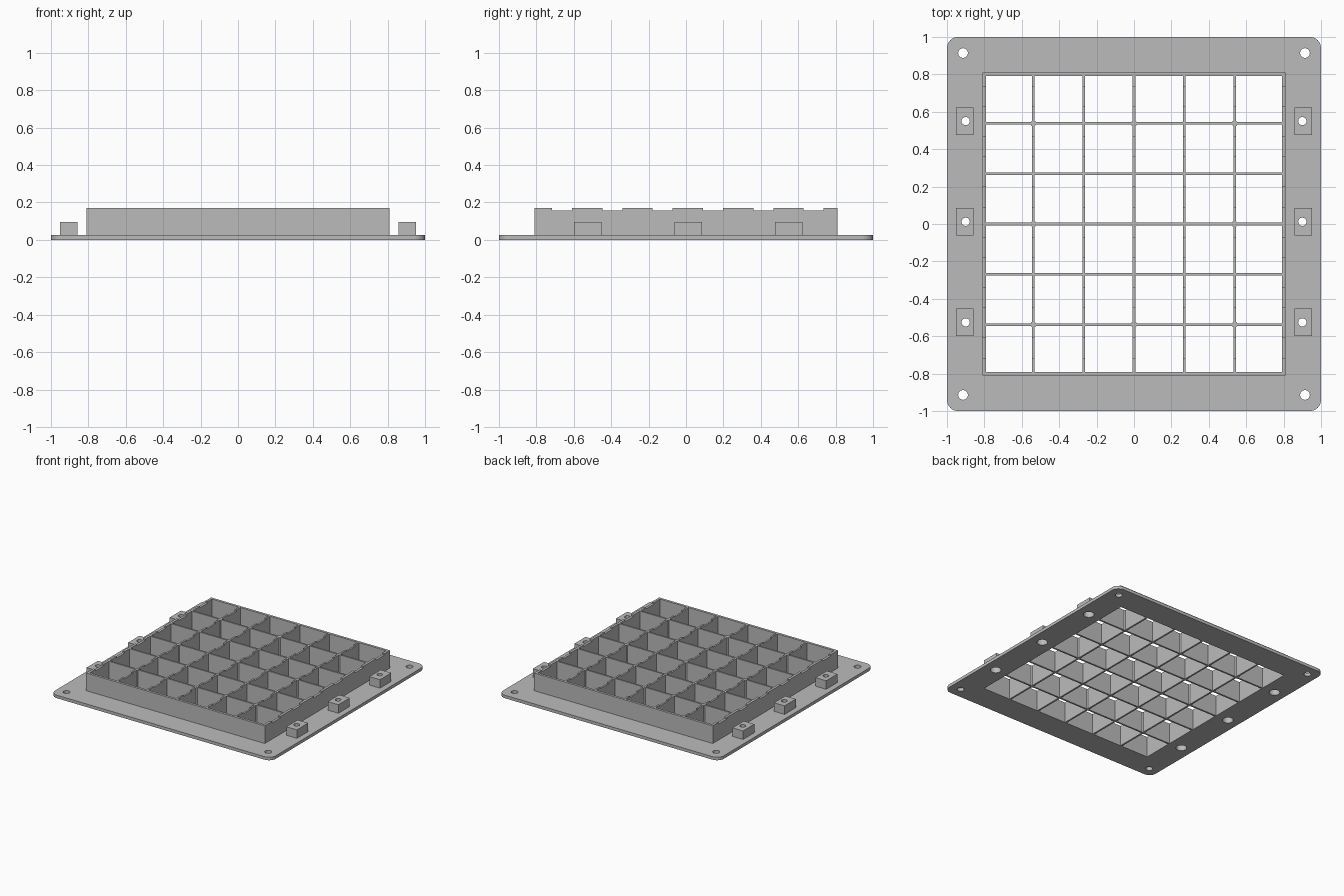
import bpy, bmesh, math
from mathutils import Vector

default = bpy.data.objects.get("Cube")
if default:
    bpy.data.objects.remove(default)

HALF, PLATE_TOP, WALL_TOP = 1.0, 0.025, 0.17
NOTCH_Z, NOTCH_W, PITCH = 0.158, 0.107, 0.269
OUTER, INNER, RIB, SHIFT = 0.81, 0.79, 0.014, 0.01

grey = bpy.data.materials.new("light_grey")
grey.use_nodes = True
colour = (0.5, 0.5, 0.5, 1)
grey.diffuse_color = colour
bsdf = next(n for n in grey.node_tree.nodes if n.type == "BSDF_PRINCIPLED")
bsdf.inputs["Base Color"].default_value = colour


def finish(name, bm):
    bmesh.ops.recalc_face_normals(bm, faces=bm.faces)
    mesh = bpy.data.meshes.new(name)
    bm.to_mesh(mesh)
    bm.free()
    mesh.materials.append(grey)
    obj = bpy.data.objects.new(name, mesh)
    bpy.context.collection.objects.link(obj)
    return obj


def prism(bm, points, depth):
    """Extrude a closed outline along a vector."""
    face = bm.faces.new([bm.verts.new(p) for p in points])
    new = bmesh.ops.extrude_face_region(bm, geom=[face])["geom"]
    verts = [v for v in new if isinstance(v, bmesh.types.BMVert)]
    bmesh.ops.translate(bm, verts=verts, vec=Vector(depth))


def box(bm, x0, x1, y0, y1, z0, z1):
    prism(bm, [(x0, y0, z0), (x1, y0, z0), (x1, y1, z0), (x0, y1, z0)], (0, 0, z1 - z0))


def cylinder(bm, x, y, r, z0, z1, sides=32):
    ring = [(x + r * math.cos(a), y + r * math.sin(a), z0)
            for a in (math.tau * i / sides for i in range(sides))]
    prism(bm, ring, (0, 0, z1 - z0))


def cut(obj, cutters):
    for c in cutters:
        mod = obj.modifiers.new("cut", "BOOLEAN")
        mod.operation, mod.solver, mod.object = "DIFFERENCE", "EXACT", c
    graph = bpy.context.evaluated_depsgraph_get()
    mesh = bpy.data.meshes.new_from_object(obj.evaluated_get(graph))
    obj.modifiers.clear()
    obj.data = mesh


# Base plate with rounded corners
R = 0.06
outline = []
for k, (sx, sy) in enumerate([(1, 1), (-1, 1), (-1, -1), (1, -1)]):
    for i in range(9):
        a = math.pi / 2 * (k + i / 8)
        outline.append((sx * (HALF - R) + R * math.cos(a),
                        sy * (HALF - R) + R * math.sin(a), 0))
bm = bmesh.new()
prism(bm, outline, (0, 0, PLATE_TOP))
plate = finish("base_plate", bm)

# Mounting blocks along both sides
mounts = [(s, 0.012 + 2 * PITCH * j) for s in (-1, 1) for j in (-1, 0, 1)]
blocks = []
for s, y in mounts:
    bm = bmesh.new()
    box(bm, s * 0.905 - 0.048, s * 0.905 + 0.048, y - 0.073, y + 0.073, PLATE_TOP, 0.095)
    side = "left" if s > 0 else "right"
    blocks.append(finish(f"mounting_block_{side}", bm))

# Cutters: grid opening, bolt holes, wider recesses under the blocks
bm = bmesh.new()
box(bm, -INNER, INNER, -INNER, INNER, -0.1, 0.1)
opening = finish("opening_cutter", bm)
bm = bmesh.new()
for sx in (-1, 1):
    for sy in (-1, 1):
        cylinder(bm, sx * 0.914, sy * 0.914, 0.026, -0.1, 0.2)
for s, y in mounts:
    cylinder(bm, s * 0.9, y, 0.022, -0.1, 0.2)
holes = finish("bolt_hole_cutter", bm)
bm = bmesh.new()
for s, y in mounts:
    cylinder(bm, s * 0.9, y, 0.04, -0.1, 0.06)
recesses = finish("recess_cutter", bm)

cut(plate, [opening, holes, recesses])
for b in blocks:
    cut(b, [holes, recesses])
for c in (opening, holes, recesses):
    bpy.data.objects.remove(c)


def notched_wall(bm, x, thick, half, z0):
    """Wall running front to back with a shallow notch in each cell."""
    points = [(-half, z0), (-half, WALL_TOP)]
    for i in range(6):
        c = SHIFT + (i - 2.5) * PITCH
        a, b = c - NOTCH_W / 2, c + NOTCH_W / 2
        points += [(a, WALL_TOP), (a, NOTCH_Z), (b, NOTCH_Z), (b, WALL_TOP)]
    points += [(half, WALL_TOP), (half, z0)]
    prism(bm, [(x - thick / 2, y, z) for y, z in points], (thick, 0, 0))


# Outer frame walls
mid, thick = (OUTER + INNER) / 2, OUTER - INNER
bm = bmesh.new()
for s in (-1, 1):
    notched_wall(bm, s * mid, thick, OUTER, PLATE_TOP)
    y = sorted((s * INNER, s * OUTER))
    box(bm, -INNER, INNER, y[0], y[1], PLATE_TOP, WALL_TOP)
finish("frame_walls", bm)

# Dividers in both directions
bm = bmesh.new()
for i in range(-2, 3):
    notched_wall(bm, i * PITCH, RIB, INNER, 0)
finish("lengthwise_dividers", bm)
bm = bmesh.new()
for i in range(-2, 3):
    box(bm, -INNER, INNER, i * PITCH - RIB / 2, i * PITCH + RIB / 2, 0, WALL_TOP)
finish("crosswise_dividers", bm)

# Round posts at every second crossing
bm = bmesh.new()
for i in (-2, 0, 2):
    for j in (-2, 0, 2):
        cylinder(bm, i * PITCH, j * PITCH, 0.016, 0, WALL_TOP, 16)
finish("crossing_posts", bm)
